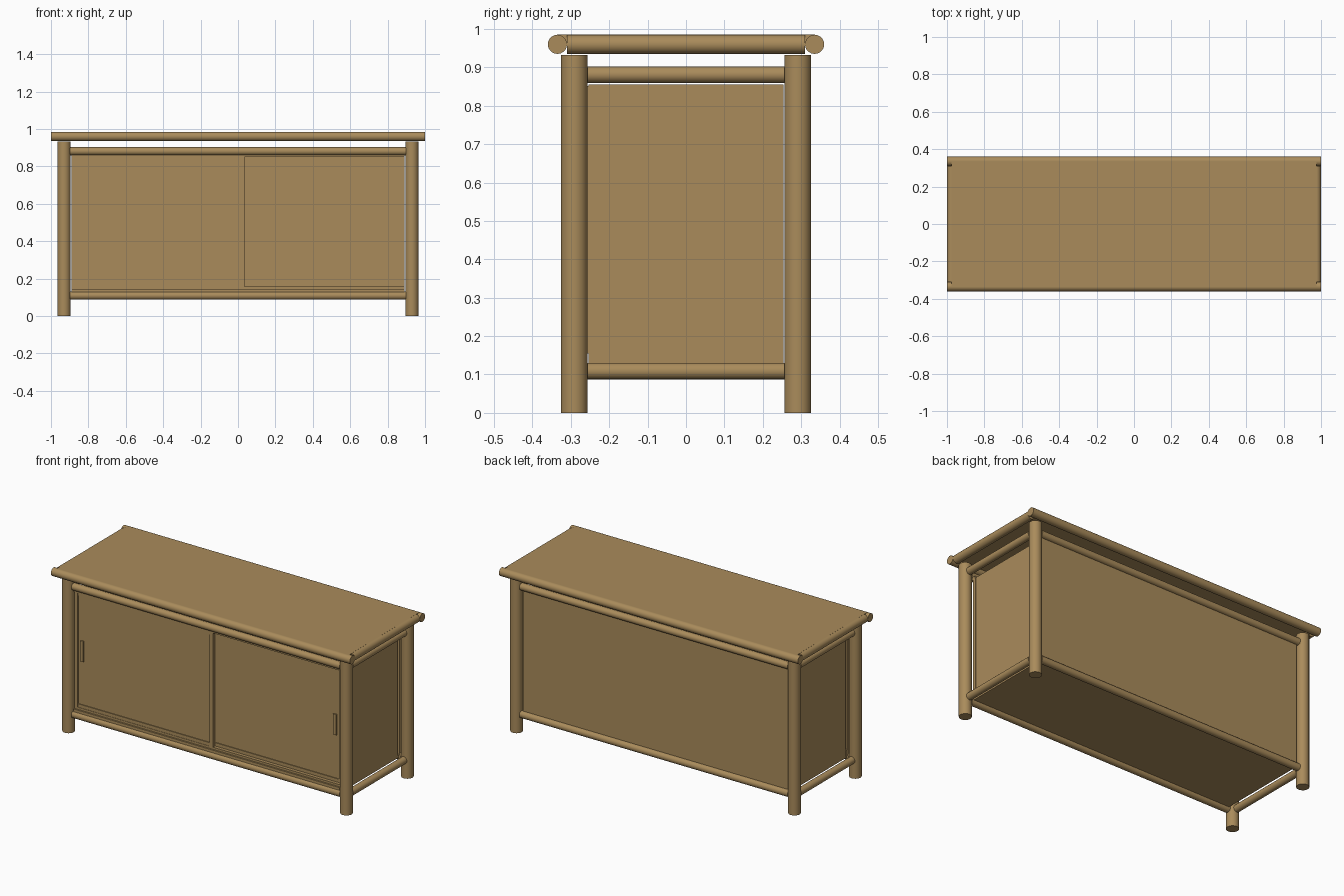
import bpy, bmesh, math
from mathutils import Matrix, Vector

cube = bpy.data.objects.get("Cube")
if cube:
    bpy.data.objects.remove(cube, do_unlink=True)

wood = bpy.data.materials.new("warm brown wood")
wood.use_nodes = True
color = (0.40, 0.26, 0.105, 1)
wood.diffuse_color = color
wood.node_tree.nodes["Principled BSDF"].inputs["Base Color"].default_value = color


def finish(name, bm):
    mesh = bpy.data.meshes.new(name)
    bm.to_mesh(mesh)
    bm.free()
    mesh.materials.append(wood)
    obj = bpy.data.objects.new(name, mesh)
    bpy.context.collection.objects.link(obj)
    return obj


def box(name, x, y, z):
    """Box given by its (min, max) range on each axis."""
    bm = bmesh.new()
    bmesh.ops.create_cube(bm, size=1)
    for v in bm.verts:
        v.co = Vector([lo + (c + 0.5) * (hi - lo) for c, (lo, hi) in zip(v.co, (x, y, z))])
    return finish(name, bm)


def pole(name, start, end, radius):
    """Round pole running between two points."""
    a, b = Vector(start), Vector(end)
    turn = (b - a).to_track_quat('Z', 'Y').to_matrix().to_4x4()
    bm = bmesh.new()
    bmesh.ops.create_cone(bm, cap_ends=True, segments=20, radius1=radius, radius2=radius,
                          depth=(b - a).length, matrix=Matrix.Translation((a + b) / 2) @ turn)
    obj = finish(name, bm)
    bpy.ops.object.select_all(action='DESELECT')
    obj.select_set(True)
    bpy.context.view_layer.objects.active = obj
    bpy.ops.object.shade_smooth_by_angle(angle=math.radians(40))
    return obj


LEG_X, LEG_Y = 0.93, 0.291
sides = (("right", -1), ("left", 1))
ends = (("front", -1), ("back", 1))

# Legs
for sn, s in sides:
    for en, e in ends:
        pole(f"{en}_{sn}_leg", (s * LEG_X, e * LEG_Y, 0), (s * LEG_X, e * LEG_Y, 0.932), 0.035)

# Table top with its round edging
box("table_top", (-0.977, 0.977), (-0.335, 0.335), (0.962, 0.985))
for en, e in ends:
    pole(f"{en}_top_edge", (-1, e * 0.335, 0.96), (1, e * 0.335, 0.96), 0.025)
for sn, s in sides:
    pole(f"{sn}_top_edge", (s * 0.975, -0.31, 0.96), (s * 0.975, 0.31, 0.96), 0.025)

# Round rails between the legs
for level, z in (("upper", 0.881), ("lower", 0.109)):
    for en, e in ends:
        pole(f"{en}_{level}_rail", (-0.897, e * LEG_Y, z), (0.897, e * LEG_Y, z), 0.0215)
    for sn, s in sides:
        pole(f"{sn}_{level}_rail", (s * LEG_X, -0.256, z), (s * LEG_X, 0.256, z), 0.0215)

# Cabinet panels
for sn, s in sides:
    box(f"{sn}_panel", sorted((s * 0.873, s * 0.888)), (-0.254, 0.254), (0.11, 0.856))
box("back_panel", (-0.886, 0.886), (0.277, 0.292), (0.11, 0.88))
box("bottom_panel", (-0.888, 0.888), (-0.29, 0.29), (0.11, 0.126))

# Door tracks
box("upper_track", (-0.89, 0.89), (-0.295, -0.256), (0.85, 0.868))
box("lower_track", (-0.89, 0.89), (-0.3, -0.256), (0.12, 0.145))
box("lower_track_guide", (-0.89, 0.89), (-0.291, -0.256), (0.145, 0.158))


def sliding_door(name, x0, x1, front, stiles, handle_x):
    """Door leaf with thin edge strips and an upright pull."""
    box(f"{name}_door", (x0, x1), (front, front + 0.014), (0.155, 0.852))
    raised = (front - 0.007, front)
    for i, (a, b) in enumerate(stiles):
        box(f"{name}_door_stile_{i + 1}", (a, b), raised, (0.158, 0.852))
    for part, z in (("top", (0.832, 0.852)), ("bottom", (0.158, 0.178))):
        box(f"{name}_door_{part}_strip", (x0, x1), (front - 0.005, front), z)
    box(f"{name}_door_pull", (handle_x - 0.01, handle_x + 0.01), raised, (0.44, 0.565))


sliding_door("right", -0.89, 0.035, -0.284, ((-0.89, -0.87), (0.012, 0.035)), -0.842)
sliding_door("left", 0.0, 0.89, -0.266, ((0.866, 0.89),), 0.838)
